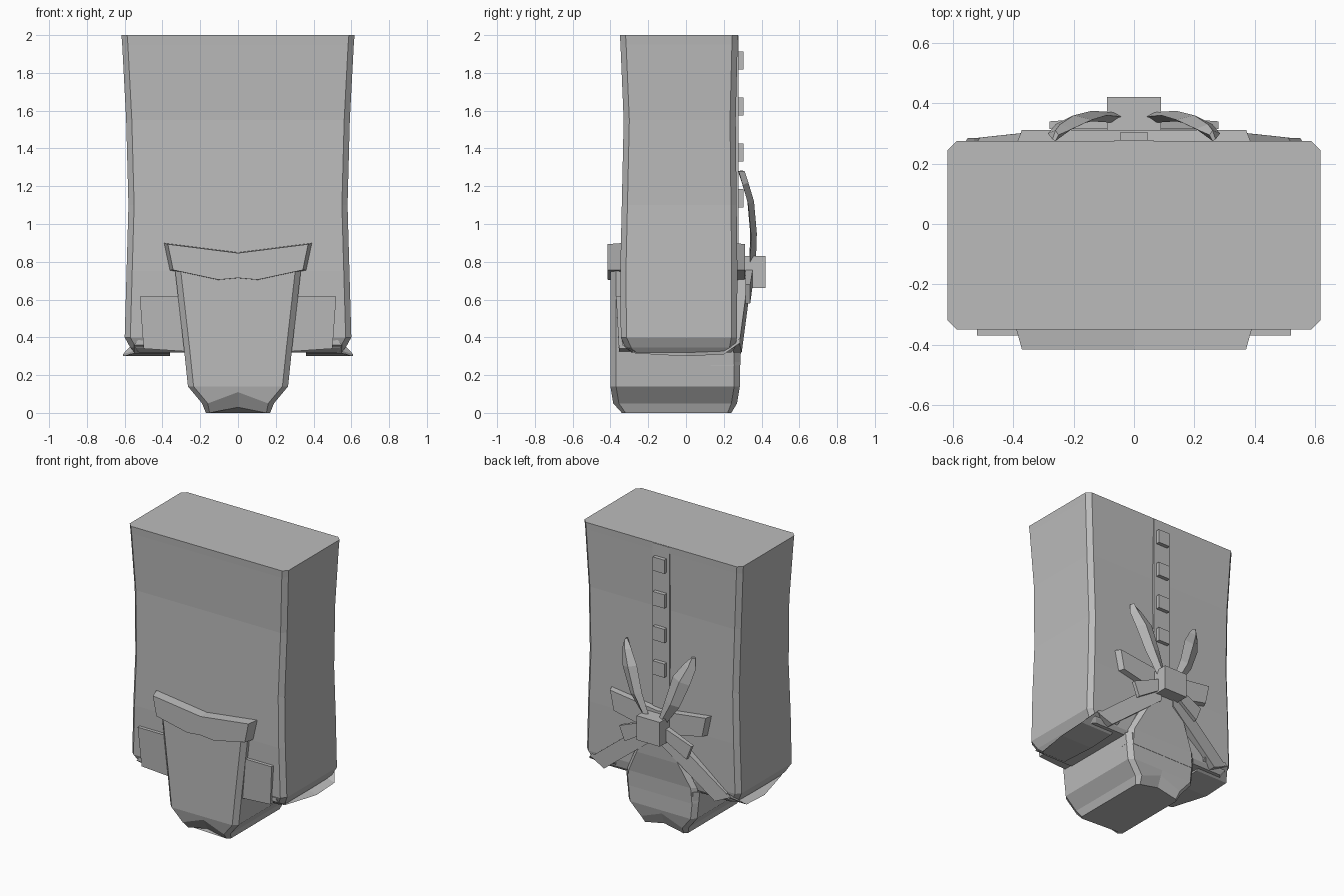
import bpy, bmesh
from mathutils import Vector

if "Cube" in bpy.data.objects:
    bpy.data.objects.remove(bpy.data.objects["Cube"], do_unlink=True)

grey = bpy.data.materials.new("plain_grey")
grey.use_nodes = True
GREY = (0.5, 0.5, 0.5, 1)
grey.diffuse_color = GREY
grey.node_tree.nodes["Principled BSDF"].inputs["Base Color"].default_value = GREY


def loft(name, rings, mirror=False):
    """Skin a list of equal-length closed rings and cap both ends."""
    bm = bmesh.new()
    rows = [[bm.verts.new(p) for p in ring] for ring in rings]
    n = len(rows[0])
    for a, b in zip(rows, rows[1:]):
        for i in range(n):
            j = (i + 1) % n
            bm.faces.new((a[i], a[j], b[j], b[i]))
    bm.faces.new(rows[0][::-1])
    bm.faces.new(rows[-1])
    bmesh.ops.recalc_face_normals(bm, faces=bm.faces)
    mesh = bpy.data.meshes.new(name)
    bm.to_mesh(mesh)
    bm.free()
    mesh.materials.append(grey)
    ob = bpy.data.objects.new(name, mesh)
    bpy.context.collection.objects.link(ob)
    if mirror:
        ob.modifiers.new("other_side", "MIRROR").use_mirror_merge = False
    return ob


def section(z, hx, front, back, cut=0.03, lift=0.0):
    """Chamfered rectangle at height z with a liftable centre line."""
    half = [(0, front, z + lift), (hx - cut, front, z), (hx, front + cut, z),
            (hx, back - cut, z), (hx - cut, back, z), (0, back, z + lift)]
    return half + [(-x, y, h) for x, y, h in half[-2:0:-1]]


def plate(name, outline, inner_y, inset=0.0, mirror=False):
    """Plate from (x, y, z) outer points back to a flat inner plane."""
    centre = sum((Vector(p) for p in outline), Vector()) / len(outline)
    outer = [Vector(p).lerp(Vector((centre.x, p[1], centre.z)), inset) for p in outline]
    return loft(name, [[(x, inner_y, z) for x, _, z in outline], outer], mirror)


def box(name, x, y0, y1, z0, z1):
    return plate(name, [(-x, y1, z0), (x, y1, z0), (x, y1, z1), (-x, y1, z1)], y0)


# Torso with a slightly pinched waist
loft("torso", [section(*r) for r in [
    (0.32, 0.55, -0.29, 0.24), (0.345, 0.57, -0.32, 0.26), (0.40, 0.60, -0.345, 0.27),
    (0.75, 0.59, -0.348, 0.272), (1.10, 0.58, -0.34, 0.268), (1.55, 0.592, -0.33, 0.263),
    (1.95, 0.613, -0.347, 0.273), (2.0, 0.617, -0.35, 0.275)]])

# Front panel running down into the hanging block
loft("front_panel", [section(*r) for r in [
    (0.0, 0.17, -0.34, 0.24, 0.02, 0.03), (0.05, 0.19, -0.385, 0.27, 0.03, 0.06),
    (0.14, 0.265, -0.40, 0.285), (0.33, 0.285, -0.40, 0.285),
    (0.34, 0.286, -0.40, 0.10), (0.77, 0.335, -0.40, 0.10)]])

# Rear panel tapering up to the knot
loft("back_panel", [section(*r) for r in [
    (0.25, 0.277, 0.10, 0.287), (0.36, 0.27, 0.10, 0.292),
    (0.52, 0.19, 0.10, 0.318), (0.70, 0.09, 0.10, 0.33)]])

# V-topped bands, front and back
half_band = [(0, 0.85), (0.395, 0.90), (0.365, 0.755), (0.11, 0.70), (0, 0.71)]
band = half_band + [(-x, z) for x, z in half_band[-2:0:-1]]
for name, outer, inner in (("front_band", -0.415, -0.33), ("back_band", 0.312, 0.25)):
    plate(name, [(x, outer, z) for x, z in band], inner, 0.06)

# Hip plates beside the front panel
plate("hip_plates", [(0.20, -0.37, 0.615), (0.52, -0.37, 0.615),
                     (0.50, -0.355, 0.34), (0.20, -0.355, 0.32)], -0.28, mirror=True)

# Straps passing beneath the torso
under = [(-0.34, 0.36), (-0.27, 0.315), (0.0, 0.30), (0.2, 0.31), (0.285, 0.37)]
loft("under_straps", [[(0.36, y, z), (0.55 + 0.06 * (abs(y) < 0.25), y, z),
                       (0.53, y, z + 0.025), (0.36, y, z + 0.02)] for y, z in under], True)

# Slanting straps from the knot to the lower corners
plate("back_straps", [(0.05, 0.335, 0.76), (0.54, 0.283, 0.37),
                      (0.43, 0.295, 0.32), (0.05, 0.335, 0.62)], 0.25, mirror=True)

# Bow: knot, raised loops and short tails
box("bow_knot", 0.09, 0.30, 0.42, 0.66, 0.83)
leaf = [(0.06, 0.355, 0.80, 0.025), (0.14, 0.36, 0.95, 0.05), (0.20, 0.345, 1.12, 0.06),
        (0.245, 0.315, 1.22, 0.04), (0.26, 0.295, 1.28, 0.01)]
loft("bow_loops", [[(x - w, y, z + w / 3), (x, y - 0.02, z), (x + w, y - 0.015, z - w / 3),
                    (x, y + 0.015, z)] for x, y, z, w in leaf], True)
plate("bow_tails", [(0.06, 0.355, 0.77), (0.28, 0.34, 0.68),
                    (0.24, 0.34, 0.58), (0.06, 0.355, 0.69)], 0.315, mirror=True)

# Back placket and its buttons
box("placket", 0.065, 0.25, 0.278, 0.85, 1.998)
for i in range(4):
    z = 1.865 - i * 0.243
    box("button_%d" % (i + 1), 0.045, 0.26, 0.305, z - 0.048, z + 0.048)
